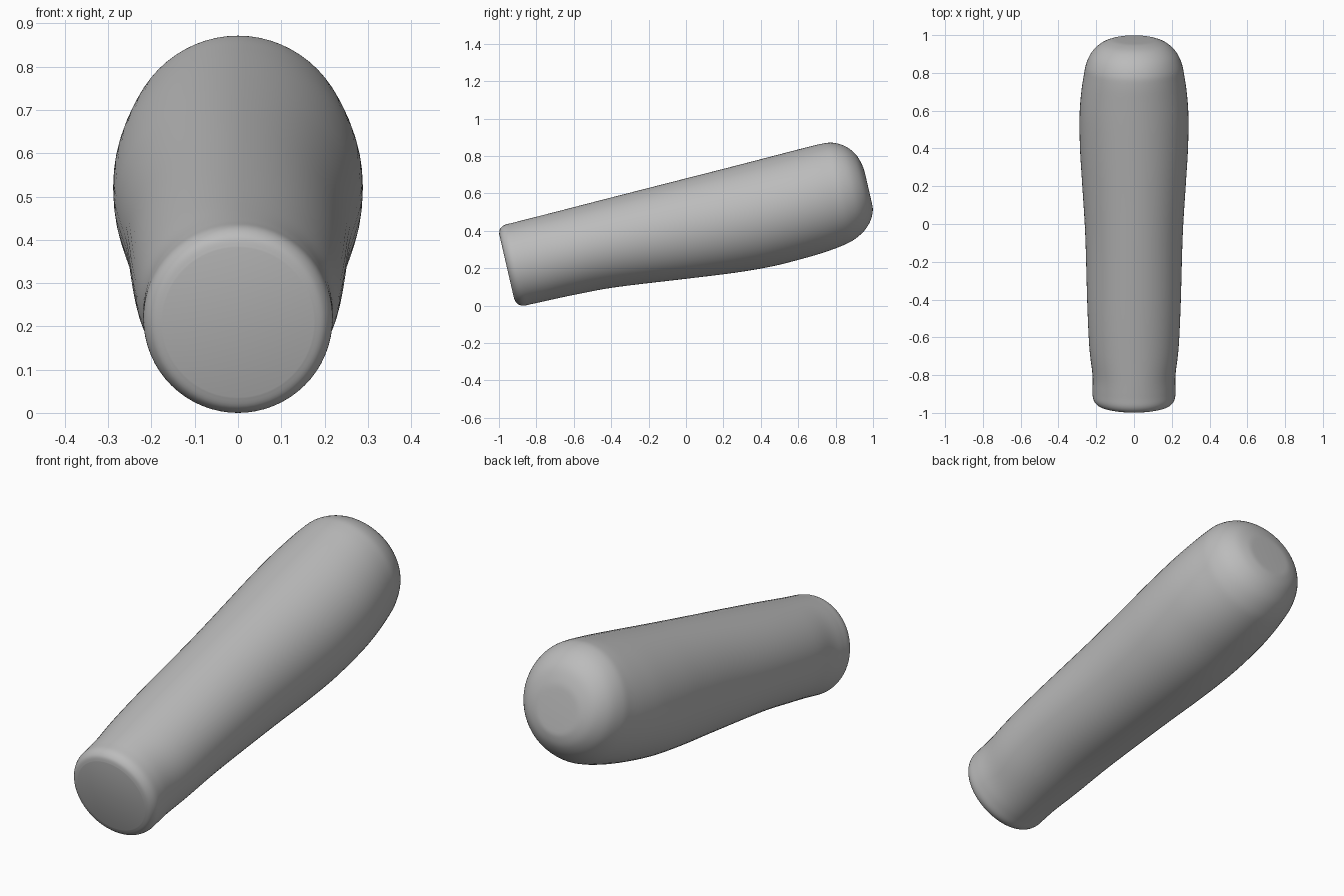
import bpy
import bmesh
from math import cos, sin, pi, radians
from mathutils import Matrix, Vector

cube = bpy.data.objects.get("Cube")
if cube:
    bpy.data.objects.remove(cube)

SIDES = 64
STEPS = 5
TILT = radians(13)

# Stations along the grip: distance, underside, top, half width
stations = [Vector(s) for s in (
    (-0.888, 0.245, 0.600, 0.175),
    (-0.878, 0.217, 0.625, 0.200),
    (-0.850, 0.199, 0.641, 0.217),
    (-0.800, 0.197, 0.643, 0.219),
    (-0.720, 0.196, 0.645, 0.220),
    (-0.580, 0.194, 0.648, 0.236),
    (-0.350, 0.184, 0.654, 0.247),
    (0.030, 0.143, 0.663, 0.258),
    (0.300, 0.115, 0.669, 0.274),
    (0.500, 0.104, 0.674, 0.286),
    (0.680, 0.108, 0.679, 0.288),
    (0.800, 0.116, 0.682, 0.280),
    (0.900, 0.130, 0.683, 0.266),
    (0.960, 0.147, 0.675, 0.254),
    (1.020, 0.180, 0.642, 0.226),
    (1.065, 0.227, 0.588, 0.180),
    (1.087, 0.275, 0.520, 0.125),
    (1.091, 0.310, 0.470, 0.080),
)]


def spline(points):
    """Smooth curve through the stations."""
    result = []
    last = len(points) - 1
    for i in range(last):
        a, b, c, d = (points[min(max(k, 0), last)] for k in range(i - 1, i + 3))
        for j in range(STEPS):
            t = j / STEPS
            result.append(b + (c - a) * (t / 2)
                          + (a * 2 - b * 5 + c * 4 - d) * (t * t / 2)
                          + (b * 3 - a - c * 3 + d) * (t ** 3 / 2))
    return result + [points[-1]]


# Lofted body; the first column is a 4D station so it is unpacked by hand
bm = bmesh.new()
rings = []
for along, low, high, wide in spline(stations):
    mid, tall = (low + high) / 2, (high - low) / 2
    rings.append([bm.verts.new((wide * cos(2 * pi * k / SIDES), along,
                                mid + tall * sin(2 * pi * k / SIDES)))
                  for k in range(SIDES)])
for lower, upper in zip(rings, rings[1:]):
    for k in range(SIDES):
        n = (k + 1) % SIDES
        bm.faces.new((lower[k], lower[n], upper[n], upper[k]))

# Flat end faces
bm.faces.new(rings[0])
bm.faces.new(rings[-1])
bmesh.ops.recalc_face_normals(bm, faces=bm.faces)
bmesh.ops.transform(bm, matrix=Matrix.Rotation(TILT, 4, 'X'), verts=bm.verts)

# Rest on the ground, centred lengthwise
ys = [v.co.y for v in bm.verts]
base = min(v.co.z for v in bm.verts)
bmesh.ops.translate(bm, vec=(0, -(min(ys) + max(ys)) / 2, -base), verts=bm.verts)

mesh = bpy.data.meshes.new("grip_handle")
bm.to_mesh(mesh)
bm.free()
grip = bpy.data.objects.new("grip_handle", mesh)
bpy.context.collection.objects.link(grip)

# Plain grey finish
grey = bpy.data.materials.new("plain_grey")
grey.use_nodes = True
colour = (0.5, 0.5, 0.5, 1)
grey.diffuse_color = colour
grey.node_tree.nodes["Principled BSDF"].inputs["Base Color"].default_value = colour
mesh.materials.append(grey)

bpy.context.view_layer.objects.active = grip
grip.select_set(True)
bpy.ops.object.shade_smooth_by_angle(angle=radians(40))
